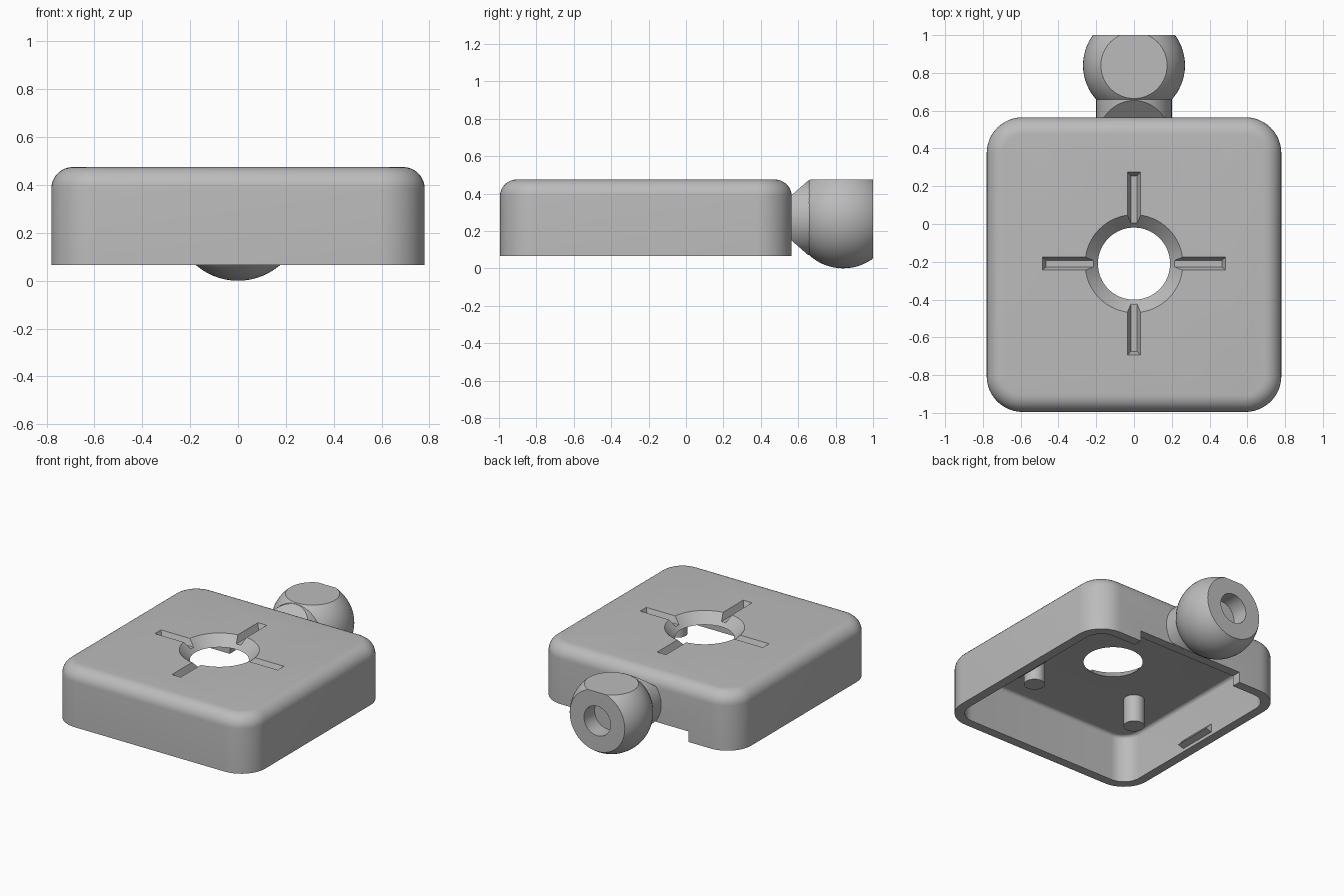
import bpy, bmesh
from math import pi, radians
from mathutils import Matrix, Vector

if "Cube" in bpy.data.objects:
    bpy.data.objects.remove(bpy.data.objects["Cube"])

grey = bpy.data.materials.new("plain grey")
grey.use_nodes = True
COLOUR = (0.5, 0.5, 0.5, 1)
grey.diffuse_color = COLOUR
grey.node_tree.nodes["Principled BSDF"].inputs["Base Color"].default_value = COLOUR

MID = -0.215      # y of the housing centre
BASE, TOP = 0.065, 0.475
HALF = 0.78
WALL = 0.065
BALL = Vector((0, 0.84, 0.27))


def finish(name, bm):
    bmesh.ops.recalc_face_normals(bm, faces=bm.faces)
    mesh = bpy.data.meshes.new(name)
    bm.to_mesh(mesh)
    bm.free()
    obj = bpy.data.objects.new(name, mesh)
    bpy.context.collection.objects.link(obj)
    mesh.materials.append(grey)
    return obj


def box(name, centre, size):
    bm = bmesh.new()
    bmesh.ops.create_cube(bm, size=1, matrix=Matrix.Translation(centre) @ Matrix.Diagonal((*size, 1)))
    return finish(name, bm)


def cone(name, centre, r_low, r_high, depth, rot=Matrix()):
    bm = bmesh.new()
    bmesh.ops.create_cone(bm, cap_ends=True, segments=64, radius1=r_low, radius2=r_high,
                          depth=depth, matrix=Matrix.Translation(centre) @ rot)
    return finish(name, bm)


def rounded_box(name, half, z0, z1, corner, fillet):
    """Square block with round upright corners and a filleted top."""
    bm = bmesh.new()
    bmesh.ops.create_cube(bm, size=1, matrix=Matrix.Translation((0, MID, (z0 + z1) / 2))
                          @ Matrix.Diagonal((2 * half, 2 * half, z1 - z0, 1)))
    upright = [e for e in bm.edges if abs(e.verts[0].co.z - e.verts[1].co.z) > 0.01]
    bmesh.ops.bevel(bm, geom=upright, offset=corner, segments=12, profile=0.5, affect='EDGES')
    rim = [e for e in bm.edges if all(v.co.z > z1 - 1e-4 for v in e.verts)]
    bmesh.ops.bevel(bm, geom=rim, offset=fillet, segments=8, profile=0.5, affect='EDGES')
    return finish(name, bm)


def combine(obj, tool, operation='DIFFERENCE'):
    """Apply a boolean and drop the tool object."""
    mod = obj.modifiers.new("cut", 'BOOLEAN')
    mod.operation, mod.object, mod.solver = operation, tool, 'EXACT'
    graph = bpy.context.evaluated_depsgraph_get()
    mesh = bpy.data.meshes.new_from_object(obj.evaluated_get(graph))
    obj.modifiers.clear()
    obj.data = mesh
    bpy.data.objects.remove(tool)


def groove(angle):
    """Tapered slot cutter radiating from the central hole."""
    bm = bmesh.new()
    bmesh.ops.create_cube(bm, size=1)
    for v in bm.verts:
        high = v.co.z > 0
        v.co.y *= 0.07 if high else 0.034
        v.co.x = 0.1 if v.co.x < 0 else (0.485 if high else 0.465)
        v.co.z = 0.001 if high else -0.045
    bm.transform(Matrix.Translation((0, MID + 0.005, TOP)) @ Matrix.Rotation(angle, 4, 'Z'))
    return finish("groove_cutter", bm)


# Housing: hollow shell, open below
housing = rounded_box("housing", HALF, BASE, TOP, 0.19, 0.09)
combine(housing, rounded_box("cavity", HALF - WALL, BASE - 0.1, TOP - 0.07, 0.125, 0.025))
# Countersunk central hole and four grooves
combine(housing, cone("hole", (0, MID + 0.005, TOP - 0.035), 0.19, 0.26, 0.072))
for i in range(4):
    combine(housing, groove(i * pi / 2))
# Wide notch in the lower edge of the back wall
combine(housing, box("notch", (0, MID + HALF, BASE), (0.83, 0.3, 0.15)))

# Two inner posts and the snap wedges on the side walls
posts = []
for side, word in ((1, "left"), (-1, "right")):
    posts.append(cone(word + "_post", (side * 0.42, -0.5, 0.31), 0.068, 0.068, 0.2))
    bm = bmesh.new()
    wall_x = HALF - WALL + 0.01
    ends = []
    for y in (MID - 0.14, MID + 0.14):
        tri = [(wall_x, 0.085), (wall_x - 0.055, 0.1), (wall_x, 0.16)]
        ends.append([bm.verts.new((side * x, y, z)) for x, z in tri])
    for end in ends:
        bm.faces.new(end)
    for k in range(3):
        n = (k + 1) % 3
        bm.faces.new((ends[0][k], ends[0][n], ends[1][n], ends[1][k]))
    finish(word + "_snap_wedge", bm)

# Ball with flat top, flat back and a blind socket
bm = bmesh.new()
bmesh.ops.create_uvsphere(bm, u_segments=64, v_segments=32, radius=0.27,
                          matrix=Matrix.Translation(BALL))
ball = finish("ball", bm)
combine(ball, box("top_cut", (0, BALL.y, TOP + 0.2), (1, 1, 0.4)))
combine(ball, box("back_cut", (0, 1.2, BALL.z), (1, 0.4, 1)))
along_y = Matrix.Rotation(-pi / 2, 4, 'X')
combine(ball, cone("socket", (0, 0.97, BALL.z), 0.105, 0.105, 0.18, along_y))

# Neck: round bar with sloped upper and lower faces towards the housing
neck = cone("neck", (0, 0.63, BALL.z), 0.2, 0.2, 0.18, along_y)
bm = bmesh.new()
bmesh.ops.create_cube(bm, size=1)
for v in bm.verts:
    near = v.co.y < 0
    v.co = (v.co.x, 0.5 if near else 0.74, BALL.z + v.co.z * (0.13 if near else 0.55))
combine(neck, finish("neck_wedge", bm), 'INTERSECT')

# Smooth curved faces, keep hard edges
for obj in (housing, ball, neck, *posts):
    bpy.ops.object.select_all(action='DESELECT')
    obj.select_set(True)
    bpy.context.view_layer.objects.active = obj
    bpy.ops.object.shade_smooth_by_angle(angle=radians(30))
